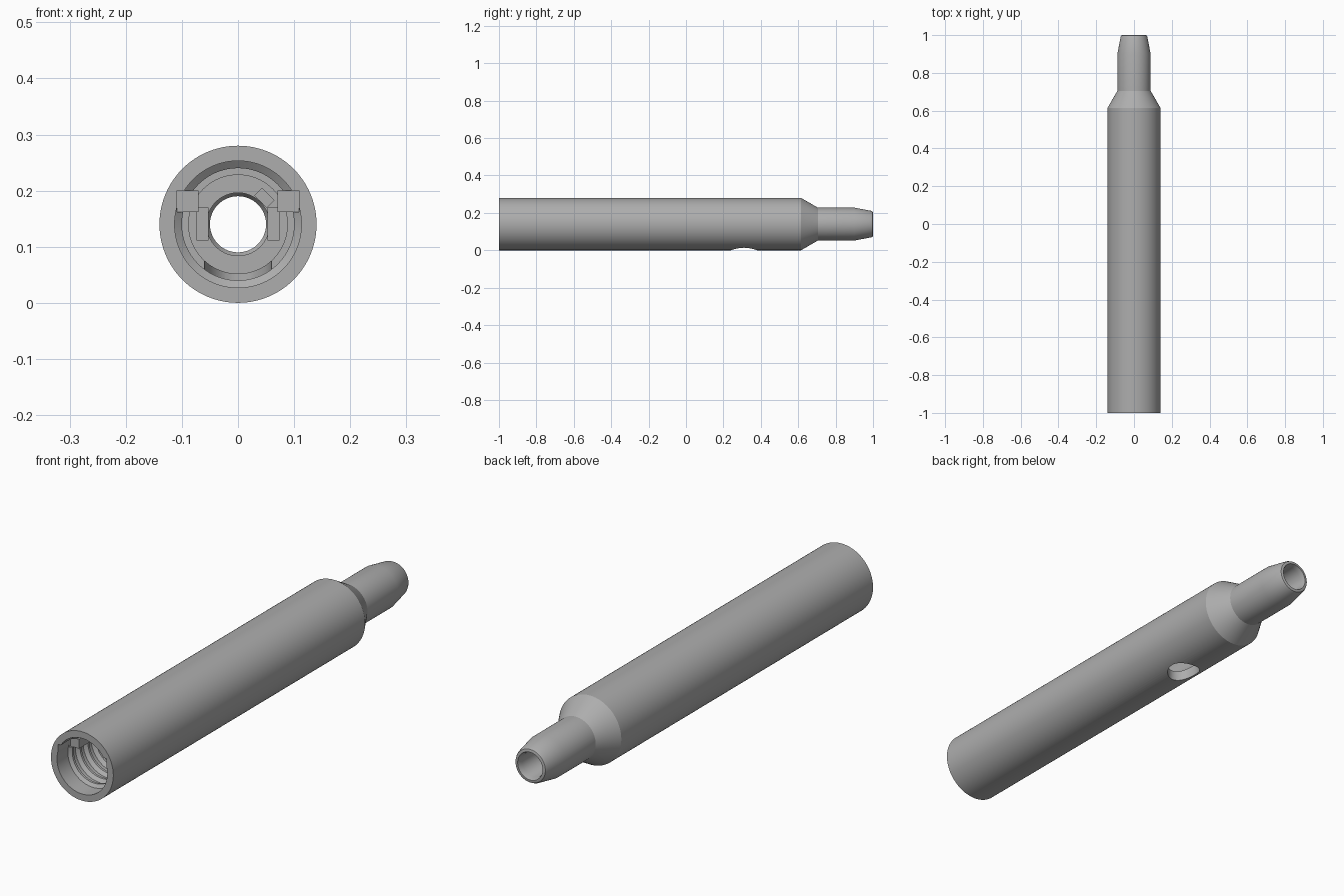
import bpy, bmesh, math
from mathutils import Matrix, Vector

cube = bpy.data.objects.get("Cube")
if cube:
    bpy.data.objects.remove(cube, do_unlink=True)

AXIS_Z = 0.14
SEGMENTS = 96

grey = bpy.data.materials.new("satin grey")
grey.use_nodes = True
grey.diffuse_color = (0.42, 0.42, 0.42, 1)
grey.node_tree.nodes["Principled BSDF"].inputs["Base Color"].default_value = grey.diffuse_color


def add_object(name, bm):
    bmesh.ops.recalc_face_normals(bm, faces=bm.faces)
    mesh = bpy.data.meshes.new(name)
    bm.to_mesh(mesh)
    bm.free()
    mesh.materials.append(grey)
    obj = bpy.data.objects.new(name, mesh)
    bpy.context.collection.objects.link(obj)
    return obj


def lathe(name, profile):
    """Turn a closed (radius, y) profile around the long axis."""
    bm = bmesh.new()
    rings = []
    for r, y in profile:
        rings.append([bm.verts.new((r * math.cos(a), y, AXIS_Z + r * math.sin(a)))
                      for a in (math.tau * i / SEGMENTS for i in range(SEGMENTS))])
    for k, ring in enumerate(rings):
        following = rings[(k + 1) % len(rings)]
        for i in range(SEGMENTS):
            j = (i + 1) % SEGMENTS
            bm.faces.new((ring[i], ring[j], following[j], following[i]))
    return add_object(name, bm)


def box(name, low, high):
    low, high = Vector(low), Vector(high)
    bm = bmesh.new()
    bmesh.ops.create_cube(bm, size=1, matrix=Matrix.Translation((low + high) / 2)
                          @ Matrix.Diagonal((*(high - low), 1)))
    return add_object(name, bm)


def cut(target, cutter):
    cutter.hide_render = True
    mod = target.modifiers.new("cut", "BOOLEAN")
    mod.operation = "DIFFERENCE"
    mod.solver = "EXACT"
    mod.object = cutter
    bpy.context.view_layer.objects.active = target
    bpy.ops.object.modifier_apply(modifier=mod.name)
    bpy.data.objects.remove(cutter, do_unlink=True)


# Outer skin, from the open mouth to the rounded nozzle tip
outside = [(0.14, -1), (0.14, 0.615), (0.088, 0.705), (0.088, 0.9),
           (0.071, 0.99), (0.067, 0.998), (0.062, 1)]
# Bore, from the tip back to the stepped chamber
inside = [(0.056, 1), (0.05, 0.98), (0.05, 0.6), (0.056, 0.59), (0.056, 0.55),
          (0.088, 0.55), (0.088, 0.31), (0.1, 0.31), (0.1, -0.3)]
# Ring grooves behind the mouth
for k in range(12):
    y = -0.32 - 0.05 * k
    inside += [(0.1, y), (0.113, y - 0.012), (0.113, y - 0.03), (0.1, y - 0.04)]
inside += [(0.1, -0.92), (0.113, -0.93), (0.113, -1)]
tube = lathe("tube_body", outside + inside)

# Round port through the underside
bm = bmesh.new()
bmesh.ops.create_cone(bm, cap_ends=True, segments=64, radius1=1, radius2=1, depth=0.16,
                      matrix=Matrix.Translation((0, 0.31, 0.02))
                      @ Matrix.Diagonal((0.06, 0.07, 1, 1)))
cut(tube, add_object("port_cutter", bm))

# Key slots in the mouth, and the rails that continue them inwards
for side, x1, x2 in (("right", -0.109, -0.07), ("left", 0.07, 0.109)):
    cut(tube, box(side + "_slot_cutter", (x1, -1.05, 0.162), (x2, -0.92, 0.2)))
    box(side + "_guide_rail", (x1, -0.92, 0.162), (x2, 0.31, 0.2))

# Small stops on the chamber's end wall
for side, x1, x2 in (("right", -0.074, -0.053), ("left", 0.053, 0.074)):
    box(side + "_stop", (x1, 0.53, 0.111), (x2, 0.56, 0.17))
bm = bmesh.new()
bmesh.ops.create_cube(bm, size=1, matrix=Matrix.Translation((0.047, 0.545, 0.187))
                      @ Matrix.Rotation(math.radians(45), 4, "Y")
                      @ Matrix.Diagonal((0.032, 0.03, 0.02, 1)))
add_object("index_stop", bm)

# Smooth the turned surfaces, keep machined edges crisp
bpy.ops.object.select_all(action="DESELECT")
tube.select_set(True)
bpy.context.view_layer.objects.active = tube
bpy.ops.object.shade_smooth_by_angle(angle=math.radians(25))
